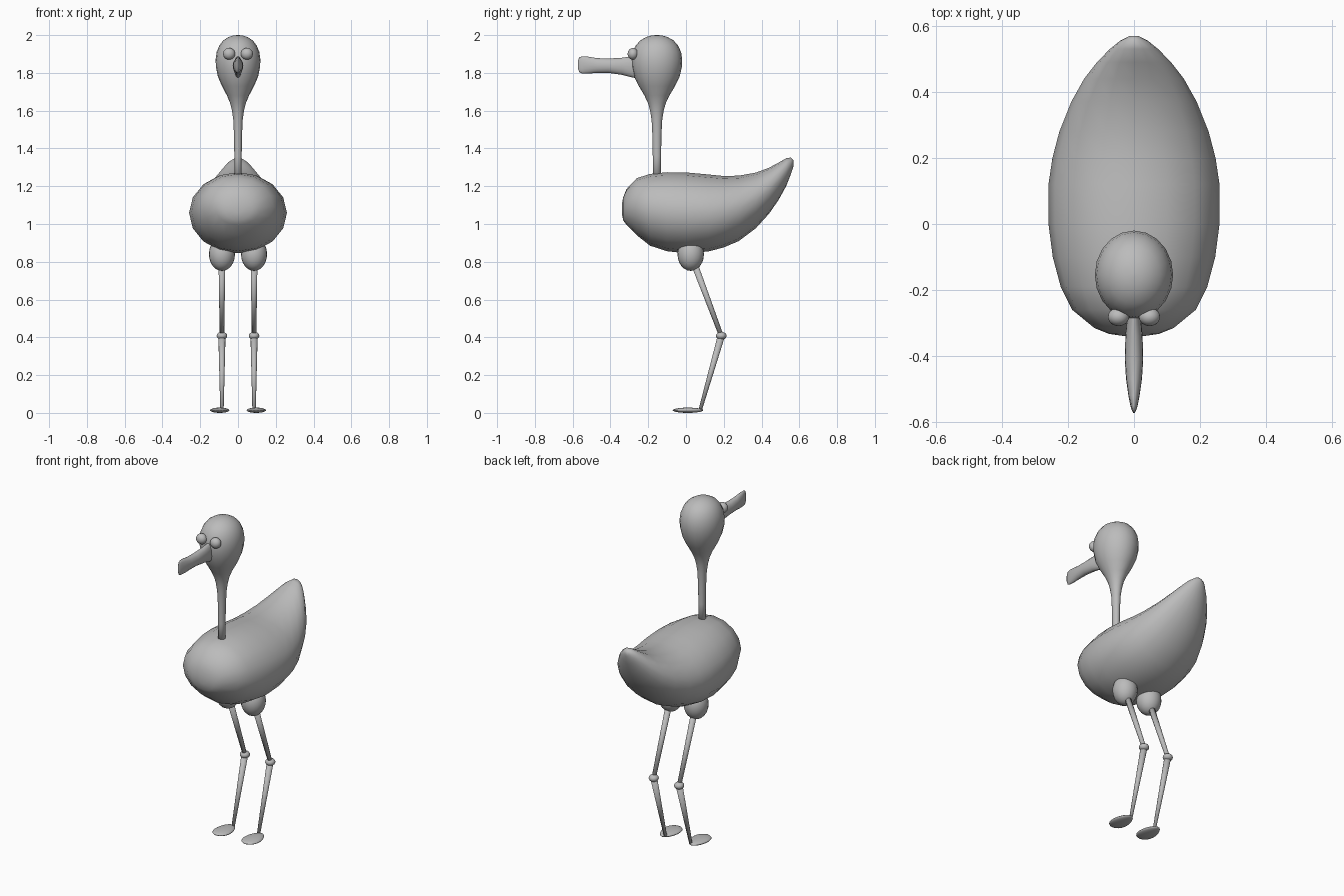
import bpy, bmesh, math
from mathutils import Vector, Matrix

grey = bpy.data.materials.new("plain grey")
grey.diffuse_color = (0.5, 0.5, 0.5, 1)


def finish(name, bm):
    """Turn a bmesh into a smooth grey object."""
    bmesh.ops.recalc_face_normals(bm, faces=bm.faces[:])
    for f in bm.faces:
        f.smooth = True
    mesh = bpy.data.meshes.new(name)
    bm.to_mesh(mesh)
    bm.free()
    mesh.materials.append(grey)
    obj = bpy.data.objects.new(name, mesh)
    bpy.context.collection.objects.link(obj)
    return obj


def loft(name, rings, sides, u, v):
    """Skin ellipses given as (centre, radius along u, radius along v)."""
    bm = bmesh.new()
    u, v = Vector(u), Vector(v)
    loops = []
    for centre, ru, rv in rings:
        loop = []
        for i in range(sides):
            a = 2 * math.pi * i / sides
            loop.append(bm.verts.new(Vector(centre) + u * ru * math.cos(a) + v * rv * math.sin(a)))
        loops.append(loop)
    for a, b in zip(loops, loops[1:]):
        for i in range(sides):
            j = (i + 1) % sides
            bm.faces.new((a[i], a[j], b[j], b[i]))
    bm.faces.new(loops[0])
    bm.faces.new(loops[-1])
    return finish(name, bm)


def ball(name, centre, radii, taper=0.0):
    """Ellipsoid; taper narrows it in x towards the back."""
    bm = bmesh.new()
    bmesh.ops.create_uvsphere(bm, u_segments=20, v_segments=12, radius=1)
    for p in bm.verts:
        p.co.x *= 1 - taper * p.co.y
        p.co = Vector(centre) + Vector(p.co[i] * radii[i] for i in range(3))
    return finish(name, bm)


def rod(name, a, b, ra, rb):
    """Tapered round bar from a to b."""
    a, b = Vector(a), Vector(b)
    d = (b - a).normalized()
    side = Vector((1, 0, 0))
    return loft(name, [(a, ra, ra), (b, rb, rb)], 16, side, d.cross(side))


# body with upturned tail: y, bottom z, top z, half width
body = [(-0.34, 1.06, 1.10, 0.025), (-0.333, 1.02, 1.14, 0.075), (-0.315, 0.995, 1.185, 0.12),
        (-0.26, 0.94, 1.243, 0.187), (-0.19, 0.885, 1.265, 0.222), (-0.10, 0.856, 1.274, 0.246),
        (0.0, 0.845, 1.273, 0.259), (0.12, 0.855, 1.262, 0.259), (0.20, 0.876, 1.254, 0.247),
        (0.28, 0.91, 1.256, 0.226), (0.37, 0.978, 1.272, 0.19), (0.44, 1.055, 1.298, 0.151),
        (0.49, 1.127, 1.325, 0.112), (0.53, 1.20, 1.348, 0.073), (0.555, 1.262, 1.352, 0.042),
        (0.57, 1.31, 1.338, 0.012)]
loft("body", [((0, y, (lo + hi) / 2), w, (hi - lo) / 2) for y, lo, hi, w in body],
     16, (1, 0, 0), (0, 0, 1))

# neck flaring into the head: z, depth radius
head = [(1.22, 0.022), (1.36, 0.022), (1.47, 0.024), (1.55, 0.028), (1.60, 0.036), (1.64, 0.047),
        (1.68, 0.066), (1.73, 0.096), (1.78, 0.12), (1.83, 0.132), (1.87, 0.134), (1.91, 0.128),
        (1.945, 0.112), (1.972, 0.088), (1.99, 0.056), (1.998, 0.028), (2.0, 0.004)]
loft("neck_and_head", [((0, -0.154, z), r * 0.885, r) for z, r in head],
     20, (1, 0, 0), (0, 1, 0))

# narrow beak with a rounded, blade-like tip: y, bottom z, top z, half width
beak = [(-0.20, 1.765, 1.895, 0.014), (-0.28, 1.775, 1.889, 0.021), (-0.34, 1.79, 1.88, 0.026),
        (-0.41, 1.80, 1.876, 0.028), (-0.47, 1.80, 1.878, 0.024), (-0.52, 1.796, 1.886, 0.017),
        (-0.55, 1.796, 1.888, 0.011), (-0.565, 1.804, 1.882, 0.006), (-0.573, 1.825, 1.862, 0.002)]
loft("beak", [((0, y, (lo + hi) / 2), w, (hi - lo) / 2) for y, lo, hi, w in beak],
     16, (1, 0, 0), (0, 0, 1))

# paired eyes and legs
for side, s in (("right", -1), ("left", 1)):
    x = 0.085 * s
    ball(side + "_eye", (0.047 * s, -0.281, 1.901), (0.032, 0.028, 0.031))
    ball(side + "_thigh", (x, 0.025, 0.84), (0.069, 0.07, 0.088))
    rod(side + "_upper_leg", (x, 0.04, 0.80), (x, 0.187, 0.408), 0.018, 0.012)
    ball(side + "_knee", (x, 0.187, 0.408), (0.028, 0.028, 0.021))
    rod(side + "_lower_leg", (x, 0.187, 0.408), (x, 0.075, 0.014), 0.019, 0.009)
    ball(side + "_foot", (x + 0.012 * s, 0.01, 0.014), (0.051, 0.081, 0.014), 0.2)
